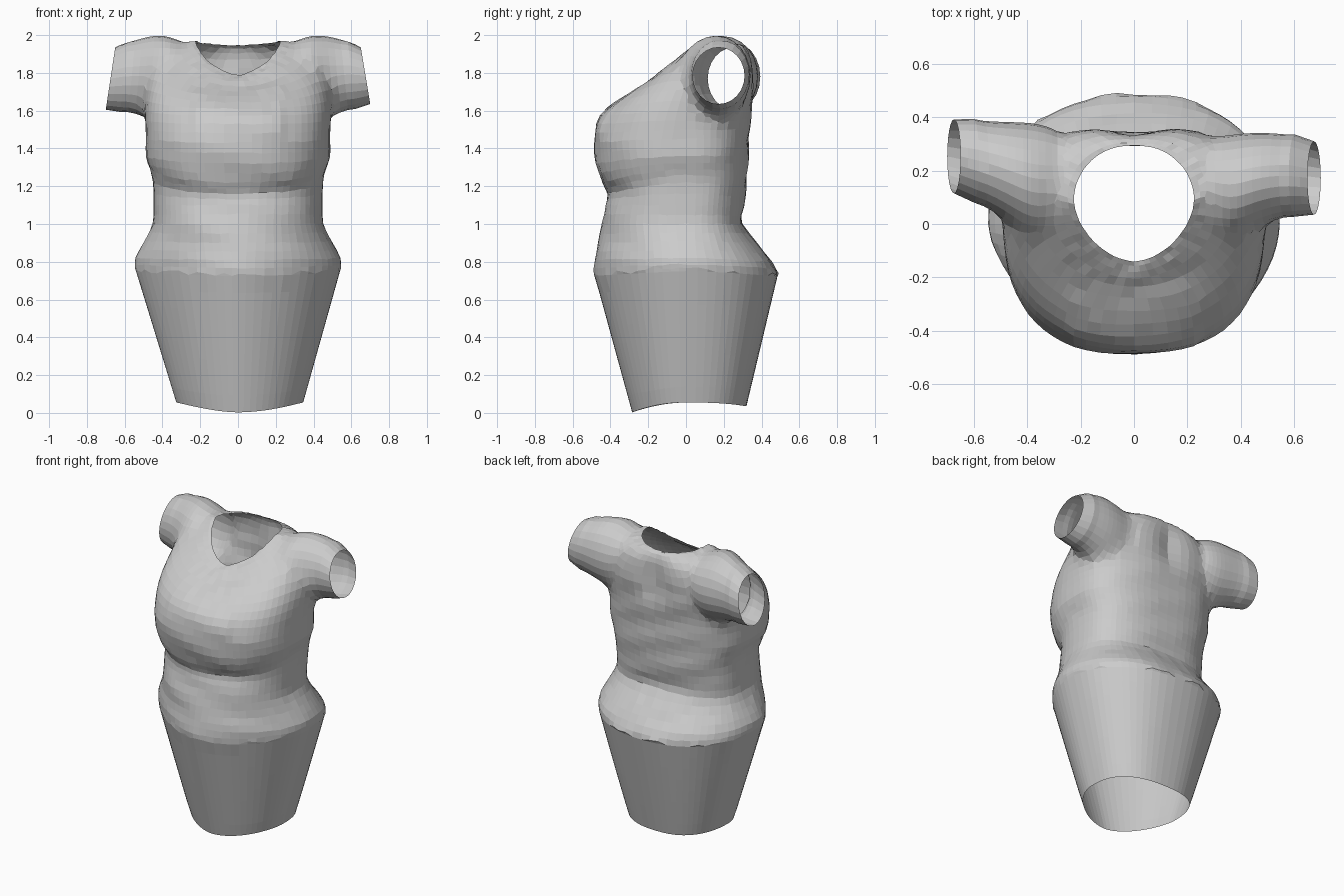
import bpy, bmesh, math, random
from mathutils import Vector

if "Cube" in bpy.data.objects:
    bpy.data.objects.remove(bpy.data.objects["Cube"])

random.seed(4)
N = 64


def catmull(rows, steps):
    """Smoothly interpolate a list of parameter rows."""
    out = []
    for i in range(len(rows) - 1):
        p0, p1 = rows[max(i - 1, 0)], rows[i]
        p2, p3 = rows[i + 1], rows[min(i + 2, len(rows) - 1)]
        for k in range(steps):
            t = k / steps
            out.append([0.5 * (2 * b + (c - a) * t + (2 * a - 5 * b + 4 * c - d) * t * t
                        + (3 * b - a - 3 * c + d) * t ** 3)
                        for a, b, c, d in zip(p0, p1, p2, p3)])
    return out + [list(rows[-1])]


def spow(v, p):
    return math.copysign(abs(v) ** p, v)


def loft(name, rings, caps):
    """Bridge rings of points; close the ends with fans whose hubs are removed later."""
    bm = bmesh.new()
    loops = [[bm.verts.new(p) for p in r] for r in rings]
    n = len(loops[0])
    for a, b in zip(loops, loops[1:]):
        for j in range(n):
            k = (j + 1) % n
            bm.faces.new((a[j], a[k], b[k], b[j]))
    for ring in (loops[0], loops[-1]):
        hub = sum((v.co for v in ring), Vector()) / n
        caps.append(hub.copy())
        h = bm.verts.new(hub)
        for j in range(n):
            bm.faces.new((ring[j], ring[(j + 1) % n], h))
    bmesh.ops.recalc_face_normals(bm, faces=bm.faces)
    me = bpy.data.meshes.new(name)
    bm.to_mesh(me)
    bm.free()
    ob = bpy.data.objects.new(name, me)
    bpy.context.collection.objects.link(ob)
    return ob


def body_ring(row, jag=0.0):
    w, yf, yb, yc, zf, zs, zb, ef, eb = row
    low = min(max((1.0 - zs) / .2, 0), 1)
    pts = []
    for j in range(N):
        a = 2 * math.pi * j / N
        c, s = math.cos(a), math.sin(a)
        e, ww = (eb if s > 0 else ef), w
        if c < 0:  # the left hip is slimmer than the right
            e -= low * (.05 if s > 0 else .2)
            ww -= .02 * max(0, 1 - zs / .75)
        x = ww * spow(c, 2 / e)
        y = yc + (yb - yc if s > 0 else yc - yf) * spow(s, 2 / e)
        z = zs + ((zb if s > 0 else zf) - zs) * abs(s) ** (2.2 if zs < .1 else 1.4)
        # slanting cloth creases and the hollow along the spine
        if 0.8 < z < 1.72:
            y += 0.004 * math.sin(29 * z + 9 * x) * s
        if s > 0 and z > 1.45:
            y -= 0.035 * math.exp(-(x / 0.08) ** 2 - ((z - 1.76) / 0.14) ** 2)
        r = random.uniform
        pts.append(Vector((x + r(-jag, jag) * .2, y + r(-jag, jag) * .2, z + r(-jag, jag))))
    return pts


# half width, front y, back y, side y, front z, side z, back z, front and back squareness
skirt = [(.345, -.285, .32, 0, .003, .055, .035, 1.9, 2.5),
         (.54, -.483, .484, 0, .725, .75, .722, 1.83, 2.25)]
bodice = [(.544, -.488, .492, 0, .735, .765, .732, 1.83, 2.25),
          (.543, -.486, .455, 0, .81, .82, .80, 1.83, 2.25),
          (.495, -.462, .375, 0, .90, .91, .90, 2.0, 2.3),
          (.452, -.448, .30, 0, 1.0, 1.0, 1.0, 2.2, 2.5),
          (.447, -.422, .305, 0, 1.10, 1.10, 1.09, 2.3, 2.6),
          (.45, -.413, .32, 0, 1.16, 1.22, 1.19, 2.3, 2.6),
          (.465, -.445, .325, 0, 1.22, 1.29, 1.27, 2.4, 2.6),
          (.488, -.476, .33, 0, 1.32, 1.36, 1.36, 2.45, 2.6),
          (.488, -.488, .335, 0, 1.43, 1.45, 1.46, 2.45, 2.6),
          (.495, -.473, .345, 0, 1.53, 1.55, 1.56, 2.45, 2.6),
          (.495, -.42, .355, .03, 1.61, 1.65, 1.66, 2.4, 2.7),
          (.47, -.33, .36, .08, 1.675, 1.79, 1.77, 2.3, 2.8),
          (.39, -.235, .35, .12, 1.73, 1.925, 1.87, 2.0, 2.6),
          (.285, -.18, .325, .11, 1.77, 1.963, 1.93, 1.85, 2.2),
          (.225, -.14, .30, .09, 1.79, 1.97, 1.945, 1.75, 2.0)]

caps = []
skirt_rows = [[a + (b - a) * t / 8 for a, b in zip(*skirt)] for t in range(9)]
rings = [body_ring(r) for r in skirt_rows]
for i, r in enumerate(catmull(bodice, 2)):
    rings.append(body_ring(r, .010 if i == 0 else .004))
dress = loft("dress", rings, caps)


def sleeve_ring(row):
    x, y0, y1, z0, z1, lean = row
    pts = []
    for j in range(24):
        a = 2 * math.pi * j / 24
        dy, dz = math.cos(a), math.sin(a)
        pts.append(Vector((x - lean * dz, (y0 + y1) / 2 + (y1 - y0) / 2 * dy,
                           (z0 + z1) / 2 + (z1 - z0) / 2 * dz)))
    return pts


# x, y range, z range, lean of the ring
right = [(.28, .0, .325, 1.60, 1.965, 0), (.36, -.06, .345, 1.54, 2.005, 0),
         (.45, -.02, .353, 1.55, 2.012, .01), (.56, .02, .347, 1.595, 1.99, .02),
         (.675, .035, .31, 1.635, 1.935, .025)]
left = [(-.28, -.01, .36, 1.60, 1.965, 0), (-.36, -.06, .39, 1.54, 2.005, 0),
        (-.45, -.01, .393, 1.55, 2.012, -.01), (-.56, .06, .394, 1.585, 1.985, -.02),
        (-.675, .115, .392, 1.605, 1.935, -.025)]
for name, rows in (("right_sleeve", right), ("left_sleeve", left)):
    sleeve = loft(name, [sleeve_ring(r) for r in catmull(rows, 3)], caps)
    mod = dress.modifiers.new(name, 'BOOLEAN')
    mod.operation, mod.solver, mod.object = 'UNION', 'EXACT', sleeve
dg = bpy.context.evaluated_depsgraph_get()
joined = bpy.data.meshes.new_from_object(dress.evaluated_get(dg))
dress.modifiers.clear()
dress.data = joined
for ob in [o for o in bpy.data.objects if o != dress]:
    bpy.data.objects.remove(ob)

# open the neck, hem and cuffs, then soften the armhole joins
bm = bmesh.new()
bm.from_mesh(joined)
hubs = [v for v in bm.verts if any((v.co - h).length < 1e-3 for h in caps)]
bmesh.ops.delete(bm, geom=hubs, context='VERTS')
bmesh.ops.remove_doubles(bm, verts=bm.verts, dist=.012)
soft = [v for v in bm.verts if v.co.z > 1.48 and .25 < abs(v.co.x) < .58 and not v.is_boundary]
for _ in range(7):
    bmesh.ops.smooth_vert(bm, verts=soft, factor=.5, use_axis_x=True, use_axis_y=True, use_axis_z=True)
bmesh.ops.recalc_face_normals(bm, faces=bm.faces)
bm.to_mesh(joined)
bm.free()
